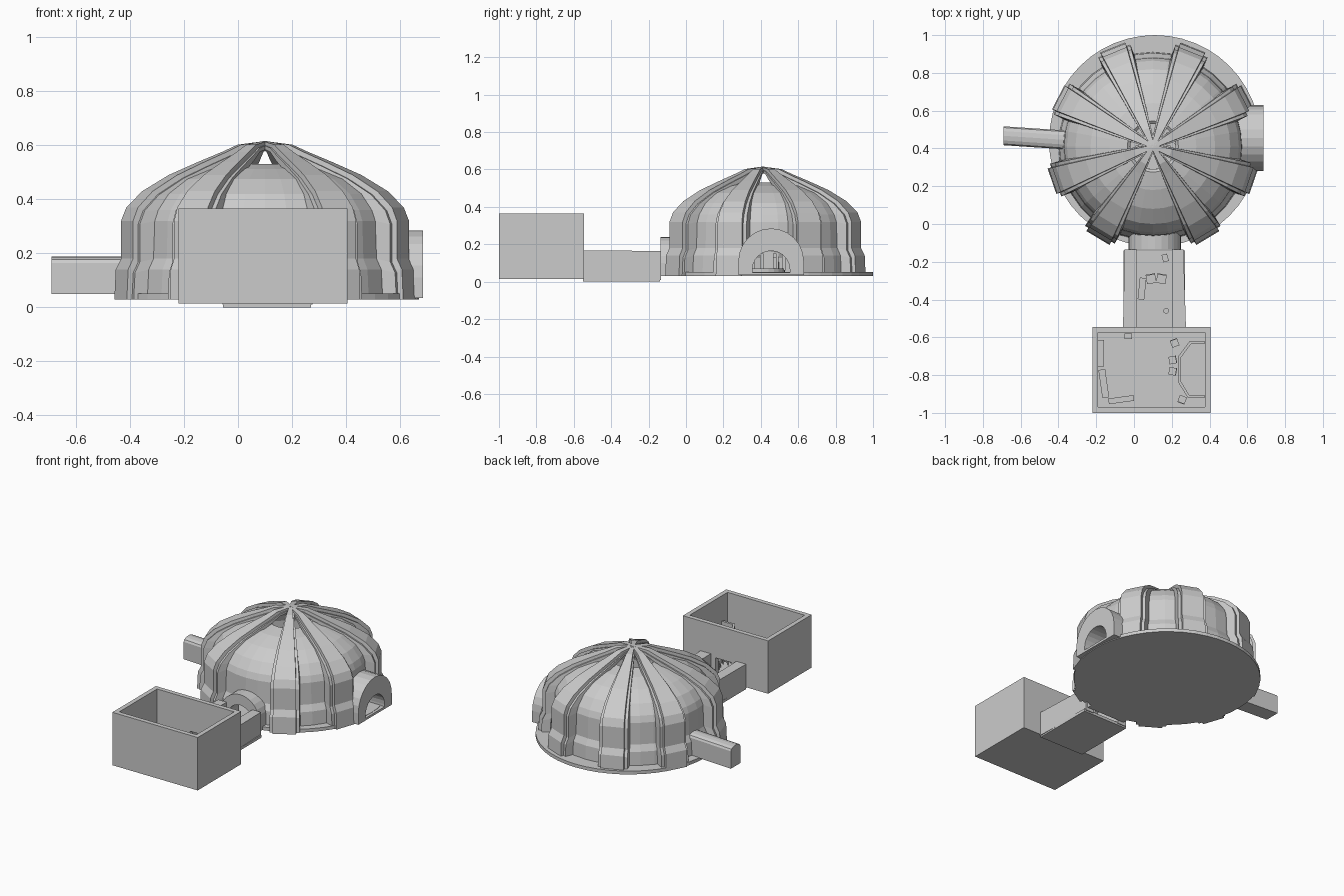
import bpy, bmesh, math
from mathutils import Vector, Matrix

if "Cube" in bpy.data.objects:
    bpy.data.objects.remove(bpy.data.objects["Cube"])

CX, CY = 0.10, 0.41   # dome centre


def make(name, verts, faces):
    me = bpy.data.meshes.new(name)
    me.from_pydata(verts, [], faces)
    bm = bmesh.new()
    bm.from_mesh(me)
    bmesh.ops.recalc_face_normals(bm, faces=bm.faces)
    bm.to_mesh(me)
    bm.free()
    ob = bpy.data.objects.new(name, me)
    bpy.context.collection.objects.link(ob)
    return ob


def loft(name, sections, closed=False, caps=True):
    n, m = len(sections[0]), len(sections)
    verts = [v for s in sections for v in s]
    faces = []
    for i in range(m if closed else m - 1):
        j = (i + 1) % m
        for k in range(n):
            l = (k + 1) % n
            faces.append((i * n + k, i * n + l, j * n + l, j * n + k))
    if caps and not closed:
        faces += [tuple(range(n)), tuple(range((m - 1) * n, m * n))]
    return make(name, verts, faces)


def box(name, x0, x1, y0, y1, z0, z1, turn=0):
    cx, cy = (x0 + x1) / 2, (y0 + y1) / 2
    c, s = math.cos(math.radians(turn)), math.sin(math.radians(turn))
    ring = [(x0 - cx, y0 - cy), (x1 - cx, y0 - cy), (x1 - cx, y1 - cy), (x0 - cx, y1 - cy)]
    return loft(name, [[(cx + x * c - y * s, cy + x * s + y * c, z) for x, y in ring] for z in (z0, z1)])


def disc(name, x, y, r, z0, z1, sides):
    return loft(name, [[(x + r * math.cos(2 * math.pi * i / sides), y + r * math.sin(2 * math.pi * i / sides), z)
                        for i in range(sides)] for z in (z0, z1)])


def arch(w, spring, z0, n=12, rise=None):
    # outline of a round-headed opening, as (across, z)
    rise = w if rise is None else rise
    return [(w, z0)] + [(w * math.cos(math.pi * i / n), spring + rise * math.sin(math.pi * i / n))
                        for i in range(n + 1)] + [(-w, z0)]


def cut(ob, cutter):
    mod = ob.modifiers.new("opening", 'BOOLEAN')
    mod.operation, mod.solver, mod.object = 'DIFFERENCE', 'EXACT', cutter
    cutter.hide_render = True
    cutter.hide_viewport = True
    cutter.display_type = 'WIRE'


def arch_frame(name, outer, inner, place):
    # hollow portal: outer outline joined to inner outline at both ends
    secs = [[place(p, d) for p in prof] for prof, d in ((outer, 0), (outer, 1), (inner, 1), (inner, 0))]
    return loft(name, secs, closed=True)


# Round floor slab
disc("dome_floor", 0.11, 0.44, 0.56, 0.03, 0.052, 48)

# Faceted dome shell, open at the crown
outer = [(.5, .045), (.495, .14), (.475, .18), (.47, .32), (.455, .36), (.41, .42), (.33, .475), (.23, .512), (.135, .53)]
shell_profile = outer + [(r - .015, z - .012) for r, z in reversed(outer[1:])] + [(.485, .045)]
SEG = 36
dome = loft("dome_shell", [[(CX + r * math.cos(a), CY + r * math.sin(a), z) for r, z in shell_profile]
                           for a in [2 * math.pi * i / SEG for i in range(SEG)]], closed=True)

# Tapered stepped ribs that meet over the crown
rib_in = [(.49, .03), (.485, .14), (.465, .18), (.46, .32), (.445, .36), (.4, .41), (.32, .465), (.22, .505),
          (.14, .54), (.08, .575), (0, .588)]
rib_out = [(.565, .03), (.56, .14), (.54, .18), (.54, .32), (.52, .37), (.46, .43), (.36, .49), (.25, .538),
           (.16, .575), (.1, .602), (0, .615)]


def rib(name, deg, widen, drop_r, drop_z):
    a = math.radians(deg)
    u, v = Vector((math.cos(a), math.sin(a), 0)), Vector((-math.sin(a), math.cos(a), 0))
    secs = []
    for (ri, zi), (ro, zo) in zip(rib_in, rib_out):
        h = (.012 + .14 * ro) * widen
        base = Vector((CX, CY, 0))
        ro, zo = max(ro - drop_r, 0), zo - (drop_z if zo > .04 else 0)
        secs.append([base + u * r + v * s + Vector((0, 0, z))
                     for r, z, s in ((ri, zi, -h), (ro, zo, -h), (ro, zo, h), (ri, zi, h))])
    loft(name, secs)


for i, deg in enumerate((27.5, 68, 112, 152.5, 199, 239, 301, 341)):
    rib(f"rib_base_{i}", deg, 1.0, .02, .012)
    rib(f"rib_cap_{i}", deg, .78, 0, 0)

# Arched side doorway on the right
side = lambda x0, x1: (lambda p, d: (x1 if d else x0, .455 + p[0], p[1]))
arch_frame("side_doorway", arch(.175, .11, .035), arch(.1, .065, .05), side(.5, .685))
cut(dome, loft("side_cutter", [[side(.3, .8)(p, d) for p in arch(.1, .065, .02)] for d in (0, 1)]))

# Side tunnel on the left, slightly skewed
loft("side_tunnel", [[(x, y + p, z) for p, z in arch(.05, .165, .05, 6, .024)]
                     for x, y in ((-.69, .467), (-.36, .445))])

# Front entrance into the dome
front = lambda y0, y1: (lambda p, d: (.11 + p[0], y1 if d else y0, p[1]))
arch_frame("front_entrance", arch(.14, .10, .03), arch(.09, .08, .04), front(-.135, -.02))
cut(dome, loft("front_cutter", [[front(-.3, .1)(p, d) for p in arch(.09, .08, .02)] for d in (0, 1)]))


# Open-topped corridor between room and dome
box("corridor_floor", -.055, .27, -.55, -.14, 0, .018)
for name, a, b, c, d in (("left", -.058, .012, -.05, .012), ("right", .2, .275, .2, .262)):
    loft("corridor_wall_" + name, [[(a, y, .01), (b, y, .01), (b, y, .168), (a, y, .168)] if y < -.3 else
                                   [(c, y, .01), (d, y, .01), (d, y, .164), (c, y, .164)] for y in (-.55, -.135)])

# Rectangular room, open above
room = box("room", -.22, .405, -1.0, -.545, .015, .365)
cut(room, box("room_cutter", -.19, .375, -.97, -.575, .035, .5))
cut(room, box("room_door_cutter", .05, .165, -.62, -.5, .035, .15))

# Curved screen wall in the room
path = [(.372, -.62), (.295, -.62), (.235, -.7), (.235, -.84), (.285, -.92), (.372, -.92)]
inner = [(.372, -.635), (.302, -.635), (.25, -.705), (.25, -.835), (.292, -.905), (.372, -.905)]
loft("curved_counter", [[(*p, .035), (*p, .2), (*q, .2), (*q, .035)] for p, q in zip(path, inner)])

# Cabinets and benches along the room walls
box("wall_cabinet", -.19, -.16, -.755, -.615, .035, .16)
box("left_bench", -.178, -.142, -.92, -.77, .035, .09, 8)
box("front_bench", -.135, 0, -.945, -.915, .035, .09, 8)
box("door_panel", -.05, -.01, -.61, -.58, .035, .1)


def chair(name, x, y, z, s, turn):
    # seat, back and four legs joined as one mesh
    bm = bmesh.new()
    parts = [((0, 0, .5), (1, 1, .12)), ((0, .45, 1), (1, .12, .9))]
    parts += [((i * .42, j * .42, .23), (.12, .12, .46)) for i in (-1, 1) for j in (-1, 1)]
    for loc, size in parts:
        bmesh.ops.create_cube(bm, size=1, matrix=Matrix.Translation(loc) @ Matrix.Diagonal((*size, 1)))
    bm.transform(Matrix.Translation((x, y, z)) @ Matrix.Rotation(math.radians(turn), 4, 'Z') @ Matrix.Scale(s, 4))
    me = bpy.data.meshes.new(name)
    bm.to_mesh(me)
    bm.free()
    bpy.context.collection.objects.link(bpy.data.objects.new(name, me))


for i, (x, y, t) in enumerate(((.215, -.63, 20), (.205, -.72, -80), (.205, -.78, -100), (.255, -.93, 160))):
    chair(f"room_chair_{i}", x, y, .035, .04, t)

# Corridor furniture
box("corridor_desk", .025, .06, -.4, -.285, .018, .08, -6)
for i, x in enumerate((.09, .145)):
    chair(f"corridor_chair_{i}", x, -.29, .018, .05, 10 - 20 * i)
disc("corridor_stool", .17, -.46, .015, .018, .05, 10)
box("corridor_crate", .15, .18, -.2, -.16, .018, .06, 15)

# Central stage with posts inside the dome
disc("stage", CX, CY, .12, .05, .07, 24)
for i in range(8):
    a = math.radians(22.5 + 45 * i)
    x, y = CX + .09 * math.cos(a), CY + .03 + .09 * math.sin(a)
    box(f"stage_post_{i}", x - .01, x + .01, y - .01, y + .01, .06, .13 + .02 * (i % 2))
